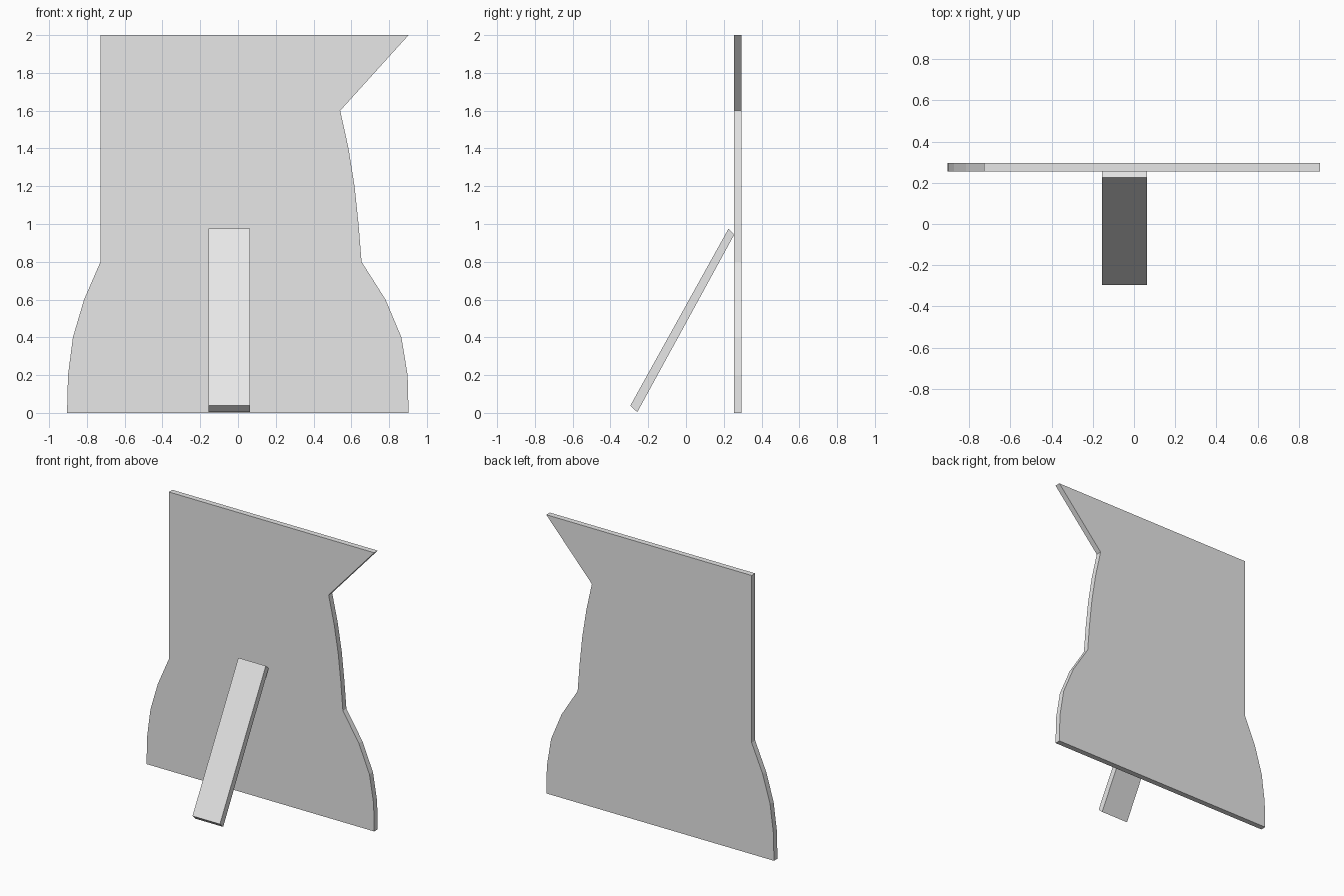
import bpy, bmesh
from mathutils import Vector

cube = bpy.data.objects.get("Cube")
if cube:
    bpy.data.objects.remove(cube, do_unlink=True)

# Single plain grey material
grey = bpy.data.materials.new("light_grey")
grey.use_nodes = True
colour = (0.8, 0.8, 0.8, 1)
grey.diffuse_color = colour
grey.node_tree.nodes["Principled BSDF"].inputs["Base Color"].default_value = colour


def extrude_profile(name, points, offset):
    """Solid made by sweeping a closed flat outline along an offset."""
    bm = bmesh.new()
    face = bm.faces.new([bm.verts.new(p) for p in points])
    swept = bmesh.ops.extrude_face_region(bm, geom=[face], use_keep_orig=True)
    verts = [v for v in swept["geom"] if isinstance(v, bmesh.types.BMVert)]
    bmesh.ops.translate(bm, verts=verts, vec=Vector(offset))
    bmesh.ops.recalc_face_normals(bm, faces=bm.faces)
    mesh = bpy.data.meshes.new(name)
    bm.to_mesh(mesh)
    bm.free()
    mesh.materials.append(grey)
    obj = bpy.data.objects.new(name, mesh)
    bpy.context.collection.objects.link(obj)
    return obj


# Upright panel: flared base, straight left edge, notched right edge
left_edge = [(-0.905, 0), (-0.9, 0.2), (-0.874, 0.4), (-0.815, 0.6),
             (-0.728, 0.8), (-0.728, 2)]
right_edge = [(0.903, 2), (0.541, 1.6), (0.585, 1.4), (0.617, 1.2), (0.638, 1),
              (0.654, 0.8), (0.781, 0.6), (0.865, 0.4), (0.898, 0.2), (0.903, 0)]
panel_front, panel_depth = 0.255, 0.04
extrude_profile("panel", [(x, panel_front, z) for x, z in left_edge + right_edge],
                (0, panel_depth, 0))

# Leaning support strut
strut_side = [(-0.295, 0.038), (-0.258, 0.004), (0.256, 0.945), (0.225, 0.975)]
strut_left, strut_width = -0.155, 0.218
extrude_profile("support_strut", [(strut_left, y, z) for y, z in strut_side],
                (strut_width, 0, 0))
